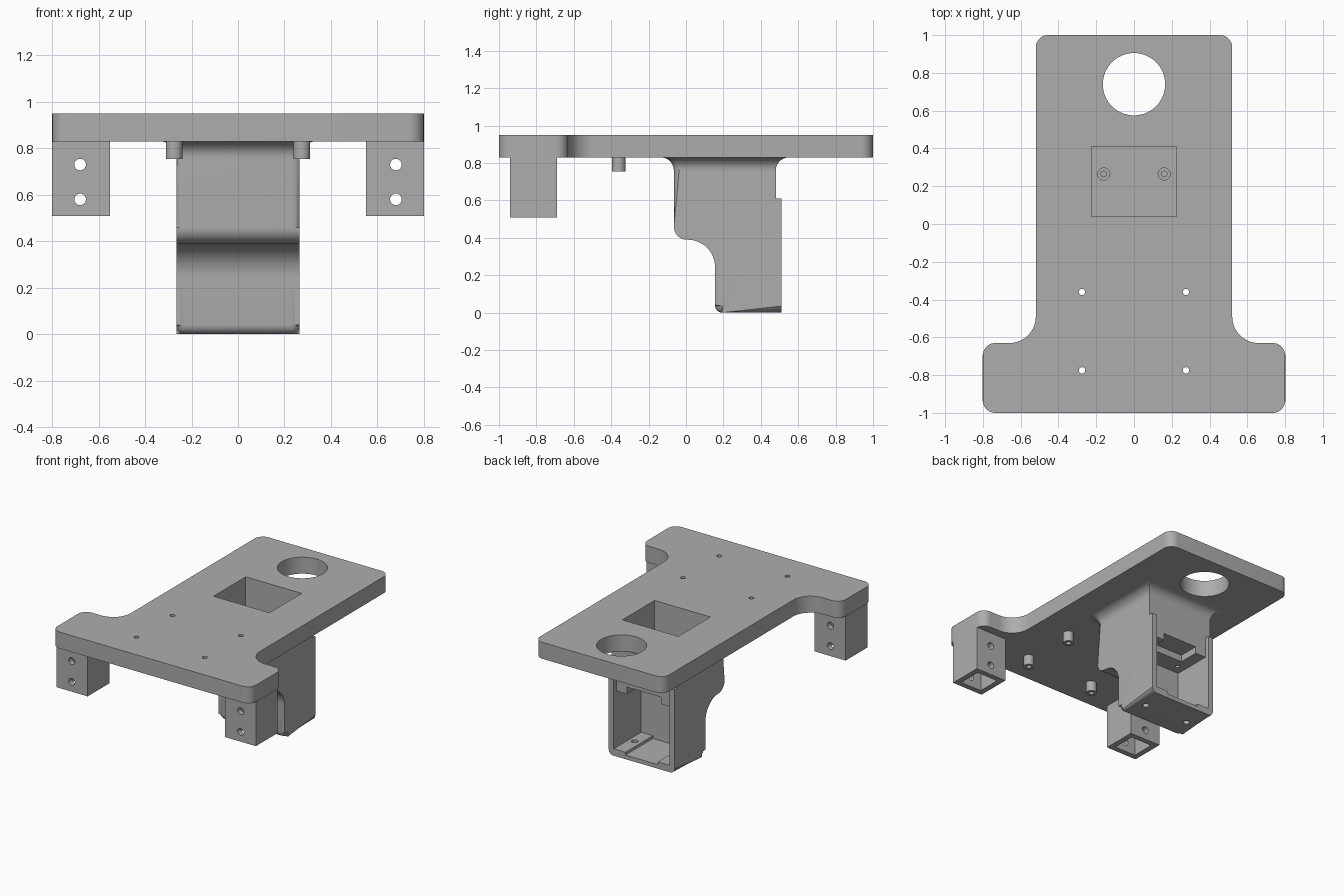
import bpy, bmesh, math

if "Cube" in bpy.data.objects:
    bpy.data.objects.remove(bpy.data.objects["Cube"])

grey = bpy.data.materials.new("plain grey")
grey.use_nodes = True
COLOUR = (0.42, 0.42, 0.42, 1)
grey.diffuse_color = COLOUR
grey.node_tree.nodes["Principled BSDF"].inputs["Base Color"].default_value = COLOUR


def make(name, bm):
    bmesh.ops.recalc_face_normals(bm, faces=bm.faces)
    mesh = bpy.data.meshes.new(name)
    bm.to_mesh(mesh)
    bm.free()
    mesh.materials.append(grey)
    ob = bpy.data.objects.new(name, mesh)
    bpy.context.collection.objects.link(ob)
    return ob


def loft(rings):
    """Closed skin through rings of 3D points."""
    bm = bmesh.new()
    rows = [[bm.verts.new(p) for p in ring] for ring in rings]
    n = len(rows[0])
    for a, b in zip(rows, rows[1:]):
        for i in range(n):
            j = (i + 1) % n
            bm.faces.new((a[i], a[j], b[j], b[i]))
    bm.faces.new(rows[0][::-1])
    bm.faces.new(rows[-1])
    return bm


def arc(cx, cy, r, start, end, n=10):
    angles = [math.radians(start + (end - start) * i / n) for i in range(n + 1)]
    return [(cx + r * math.cos(a), cy + r * math.sin(a)) for a in angles]


def prism(name, pts, z0, z1):
    return make(name, loft([[(x, y, z) for x, y in pts] for z in (z0, z1)]))


def box(name, x0, x1, y0, y1, z0, z1):
    return prism(name, [(x0, y0), (x1, y0), (x1, y1), (x0, y1)], z0, z1)


def rod(name, x, y, r, z0, z1, n=32):
    return prism(name, arc(x, y, r, 0, 360, n)[:-1], z0, z1)


def rod_y(name, x, z, r, y0, y1, n=24):
    ring = arc(x, z, r, 0, 360, n)[:-1]
    return make(name, loft([[(px, y, pz) for px, pz in ring] for y in (y0, y1)]))


def cut(ob, *cutters):
    """Subtract the cutters, bake the result and delete them."""
    for c in cutters:
        m = ob.modifiers.new("cut", "BOOLEAN")
        m.operation, m.solver, m.object = "DIFFERENCE", "EXACT", c
    graph = bpy.context.evaluated_depsgraph_get()
    graph.update()
    mesh = bpy.data.meshes.new_from_object(ob.evaluated_get(graph))
    ob.modifiers.clear()
    ob.data = mesh
    for c in cutters:
        bpy.data.objects.remove(c)


PLATE, TOP = 0.83, 0.95
W = 0.265      # half width of housing
IN = 0.225     # half width of its inside
SIDES = (-1, 1)
PINS = [(s * 0.275, y) for s in SIDES for y in (-0.36, -0.775)]
parts = []


def pocket():
    return box("pocket", -IN, IN, 0.04, 0.41, 0.56, 1.1)


# Top plate: rounded T outline with round hole, window and pin holes
half = (arc(0.735, -0.935, 0.065, -90, 0) + arc(0.735, -0.695, 0.065, 0, 90)
        + arc(0.66, -0.49, 0.14, 270, 180, 14) + arc(0.455, 0.935, 0.065, 0, 90))
outline = half + [(-x, y) for x, y in reversed(half)]
plate = prism("top_plate", outline, PLATE, TOP)
cut(plate, pocket(), rod("hole", 0, 0.74, 0.165, 0.7, 1.1, 64),
    *[rod("hole", x, y, 0.017, 0.7, 1.1, 20) for x, y in PINS])
parts.append(plate)

# Hollow standoffs under the plate
for x, y in PINS:
    post = rod("standoff", x, y, 0.036, 0.755, PLATE)
    cut(post, rod("hole", x, y, 0.017, 0.7, 0.9, 20))
    parts.append(post)

# Square tube legs with cross holes
for s, side in zip(SIDES, ("right", "left")):
    c = s * 0.677
    leg = box(side + "_leg", c - 0.125, c + 0.125, -0.94, -0.69, 0.508, PLATE)
    cut(leg, box("bore", c - 0.085, c + 0.085, -0.9, -0.73, 0.4, 0.9),
        *[rod_y("hole", s * 0.68, z, 0.025, -1.1, -0.5) for z in (0.73, 0.58)])
    parts.append(leg)

# Housing: side profile extruded across x, outer edges rounded
profile = ([(-0.065, PLATE)] + arc(0.005, 0.46, 0.07, 180, 270)
           + arc(0.01, 0.245, 0.145, 90, 0, 12) + arc(0.195, 0.04, 0.04, 180, 270, 6)
           + [(0.51, 0), (0.51, 0.61), (0.48, 0.61), (0.48, PLATE)])
bm = loft([[(x, y, z) for y, z in profile] for x in (-W, W)])
rim = []
for e in bm.edges:
    a, b = (v.co for v in e.verts)
    mid = (a + b) / 2
    if a.x == b.x and mid.y < 0.47 and not (a.z > 0.8 and b.z > 0.8):
        rim.append(e)
bmesh.ops.bevel(bm, geom=rim, offset=0.035, segments=6, profile=0.5, affect="EDGES")
housing = make("housing", bm)
cut(housing, pocket(),
    box("chamber", -IN, IN, 0.195, 0.6, 0.05, 0.46),
    box("channel", -0.13, 0.13, 0.195, 0.6, 0.03, 0.2),
    box("ceiling_recess", -0.14, 0.14, 0.33, 0.6, 0.4, 0.51),
    box("cover_slot", -IN, IN, 0.48, 0.6, 0.05, 0.62),
    *[rod("screw_hole", s * 0.16, 0.265, 0.015, 0.4, 0.7, 20) for s in SIDES],
    *[rod("counterbore", s * 0.16, 0.265, 0.032, 0.53, 0.7) for s in SIDES],
    *[rod("floor_hole", s * 0.178, 0.335, 0.022, -0.1, 0.2, 20) for s in SIDES])
parts.append(housing)

# Flared fillet between housing and plate
R, C = 0.07, 0.035
rings = []
for i in range(11):
    a = math.pi / 2 * i / 10
    off, z = R * (1 - math.cos(a)), PLATE - R + R * math.sin(a)
    right = arc(W - C, C - 0.065, C + off, -90, 0, 8) + [(W + off, 0.48 + off)]
    ring = right + [(-x, y) for x, y in reversed(right)]
    rings.append([(x, y, z) for x, y in ring])
neck = make("neck_fillet", loft(rings))
cut(neck, pocket())
parts.append(neck)

# Smooth round surfaces, keep edges sharp
bpy.ops.object.select_all(action="DESELECT")
for ob in parts:
    ob.select_set(True)
bpy.context.view_layer.objects.active = plate
bpy.ops.object.shade_smooth_by_angle(angle=math.radians(30))
